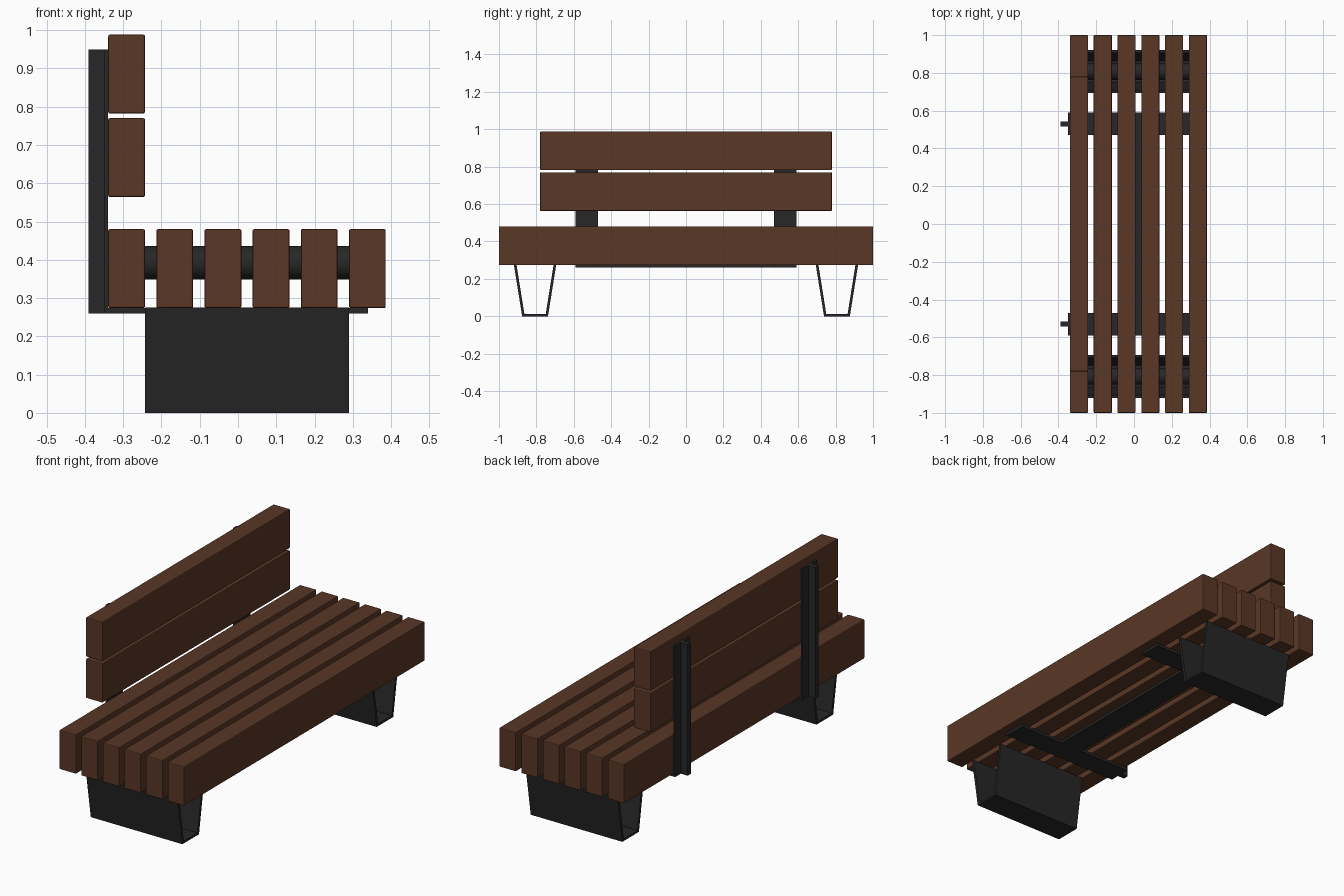
import bpy, bmesh, math

if "Cube" in bpy.data.objects:
    bpy.data.objects.remove(bpy.data.objects["Cube"])


def material(name, rgb):
    m = bpy.data.materials.new(name)
    m.diffuse_color = (*rgb, 1)
    m.use_nodes = True
    m.node_tree.nodes["Principled BSDF"].inputs["Base Color"].default_value = m.diffuse_color
    return m


WOOD = material("brown_wood", (0.10, 0.038, 0.019))
STEEL = material("dark_steel", (0.02, 0.02, 0.02))


def finish(name, bm, mat):
    bmesh.ops.recalc_face_normals(bm, faces=bm.faces)
    me = bpy.data.meshes.new(name)
    bm.to_mesh(me)
    bm.free()
    me.materials.append(mat)
    ob = bpy.data.objects.new(name, me)
    bpy.context.collection.objects.link(ob)
    return ob


def box(name, x, y, z, mat, bevel=0.0):
    bm = bmesh.new()
    bmesh.ops.create_cube(bm, size=1)
    for v in bm.verts:
        for i, (lo, hi) in enumerate((x, y, z)):
            v.co[i] = lo if v.co[i] < 0 else hi
    ob = finish(name, bm, mat)
    if bevel:
        mod = ob.modifiers.new("eased_edges", 'BEVEL')
        mod.width = bevel
        mod.segments = 2
    return ob


def extrude(name, pts, vec, mat):
    bm = bmesh.new()
    face = bm.faces.new([bm.verts.new(p) for p in pts])
    res = bmesh.ops.extrude_face_region(bm, geom=[face], use_keep_orig=True)
    bmesh.ops.translate(bm, vec=vec, verts=[g for g in res["geom"] if isinstance(g, bmesh.types.BMVert)])
    return finish(name, bm, mat)


# Seat slats
for i in range(6):
    cx = -0.291 + i * 0.1258
    box(f"seat_slat_{i + 1}", (cx - 0.048, cx + 0.048), (-1, 1), (0.274, 0.48), WOOD, 0.004)

# Backrest slats
for i, z in enumerate((0.564, 0.782)):
    box(f"back_slat_{i + 1}", (-0.339, -0.243), (-0.78, 0.78), (z, z + 0.206), WOOD, 0.004)

for side, s in (("left", -1), ("right", 1)):
    # Folded plate leg: open trapezoid channel
    prof = [(-0.113, 0.275), (-0.069, 0), (0.069, 0), (0.113, 0.275),
            (0.099, 0.275), (0.057, 0.012), (-0.057, 0.012), (-0.099, 0.275)]
    extrude(f"{side}_leg", [(-0.243, s * 0.807 + y, z) for y, z in prof], (0.533, 0, 0), STEEL)

    # Round spacer tube running between the slats
    bm = bmesh.new()
    bmesh.ops.create_cone(bm, cap_ends=True, segments=32, radius1=0.044, radius2=0.044, depth=0.533)
    for f in bm.faces:
        f.smooth = len(f.verts) == 4
    tube = finish(f"{side}_spacer_tube", bm, STEEL)
    tube.rotation_euler.y = math.pi / 2
    tube.location = (0.0235, s * 0.807, 0.392)

    # T-section back post and flat foot
    y = s * 0.53
    tee = [(-0.39, -0.013), (-0.35, -0.013), (-0.35, -0.06), (-0.339, -0.06),
           (-0.339, 0.06), (-0.35, 0.06), (-0.35, 0.013), (-0.39, 0.013)]
    extrude(f"{side}_back_post", [(px, y + py, 0.26) for px, py in tee], (0, 0, 0.69), STEEL)
    box(f"{side}_post_foot", (-0.345, 0.34), (y - 0.06, y + 0.06), (0.26, 0.274), STEEL)

# Flat bar joining the two feet
box("cross_bar", (-0.05, 0.08), (-0.48, 0.48), (0.26, 0.2735), STEEL)
